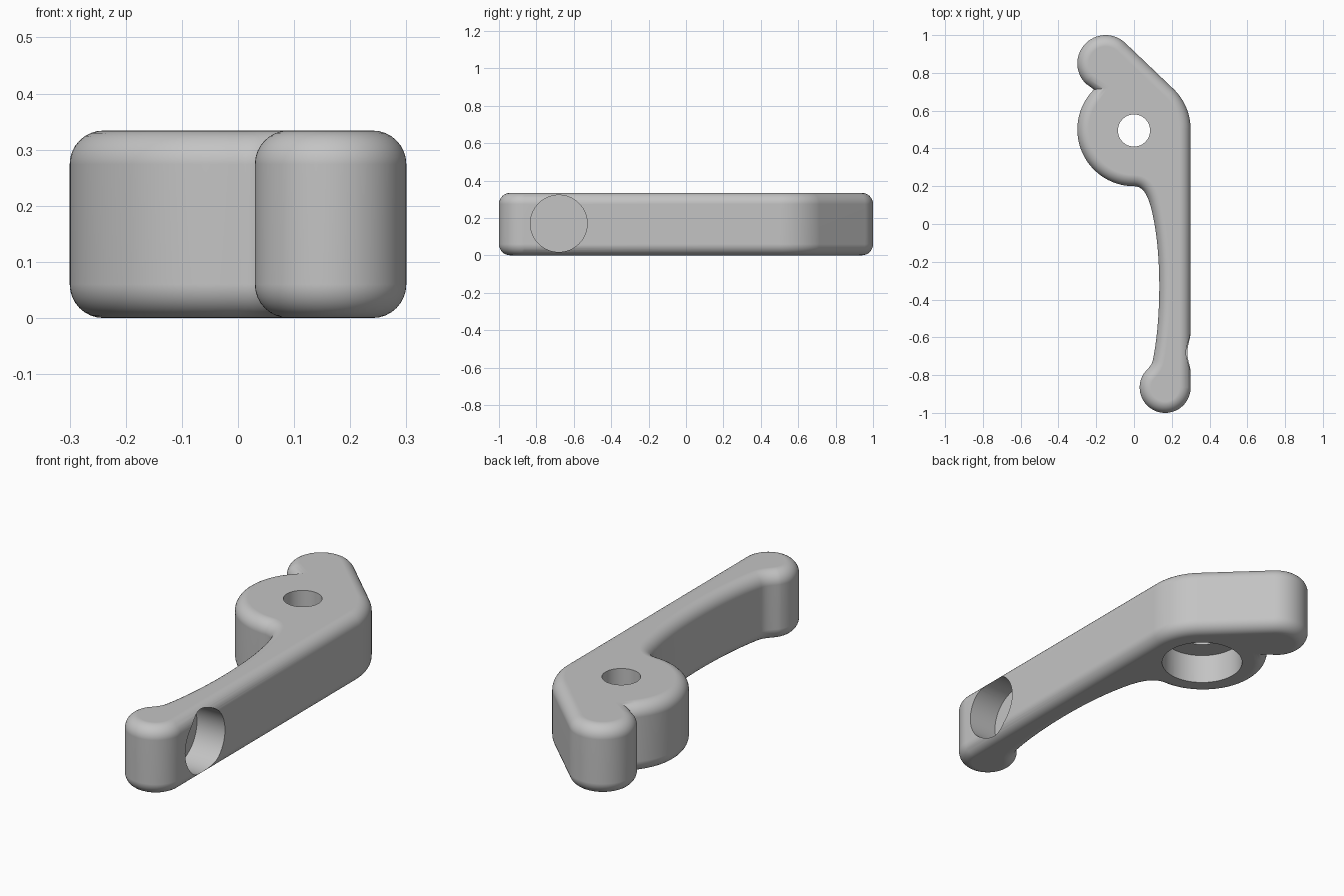
import bpy, bmesh
from math import sin, cos, pi, radians
from mathutils import Vector

cube = bpy.data.objects.get("Cube")
if cube:
    bpy.data.objects.remove(cube, do_unlink=True)

HEIGHT = 0.334
ROUND = 0.06
STEPS = 8


def arc(cx, cy, r, a0, a1, n):
    angles = [radians(a0 + (a1 - a0) * i / n) for i in range(n + 1)]
    return [Vector((cx + r * cos(a), cy + r * sin(a))) for a in angles]


def bezier(a, b, c, d, n):
    a, b, c, d = map(Vector, (a, b, c, d))
    ts = [i / n for i in range(1, n + 1)]
    return [a * (1 - t)**3 + b * 3 * t * (1 - t)**2 + c * 3 * t * t * (1 - t) + d * t**3 for t in ts]


def inset(points, dist):
    """Move a counterclockwise outline inward with mitred corners."""
    result = []
    for i, p in enumerate(points):
        u = (p - points[i - 1]).normalized()
        v = (points[(i + 1) % len(points)] - p).normalized()
        n1, n2 = Vector((-u.y, u.x)), Vector((-v.y, v.x))
        result.append(p + (n1 + n2) * dist / (1 + n1.dot(n2)))
    return result


# Outline: handle end, hub side, hooked tip, hub, then the hollow inner edge
outline = arc(0.165, -0.865, 0.135, 150, 360, 40)
outline += arc(0, 0.5, 0.3, 0, 45, 14)
outline += arc(-0.15, 0.85, 0.15, 45, 225, 36)
outline += arc(0, 0.5, 0.3, 135, 270, 40)
outline += bezier((0, 0.2), (0.05, 0.2), (0.07, 0.15), (0.085, 0.105), 12)
outline += bezier((0.085, 0.105), (0.15, -0.12), (0.145, -0.5), (0.1, -0.72), 28)
outline += bezier((0.1, -0.72), (0.093, -0.755), (0.06, -0.777), (0.048, -0.7975), 10)[:-1]

# Rounded rim as stacked inset rings
quarter = [i * pi / 2 / STEPS for i in range(STEPS + 1)]
rim = [(ROUND * (1 - sin(a)), ROUND * (1 - cos(a))) for a in quarter]
levels = rim + [(d, HEIGHT - z) for d, z in reversed(rim)]

bm = bmesh.new()
rings = [[bm.verts.new((p.x, p.y, z)) for p in inset(outline, d)] for d, z in levels]
for low, high in zip(rings, rings[1:]):
    for i in range(len(low)):
        bm.faces.new((low[i - 1], low[i], high[i], high[i - 1]))
bm.faces.new(rings[-1])
bm.faces.new(rings[0][::-1])
bmesh.ops.recalc_face_normals(bm, faces=bm.faces)
mesh = bpy.data.meshes.new("lever_body")
bm.to_mesh(mesh)
bm.free()
lever = bpy.data.objects.new("lever_body", mesh)
bpy.context.collection.objects.link(lever)

# Material
grey = bpy.data.materials.new("plain_grey")
grey.use_nodes = True
colour = (0.55, 0.55, 0.55, 1)
grey.diffuse_color = colour
grey.node_tree.nodes["Principled BSDF"].inputs["Base Color"].default_value = colour
mesh.materials.append(grey)


def drill(name, radius, depth, location, rotation=(0, 0, 0)):
    """Cut a round hole and discard the cutter."""
    bpy.ops.mesh.primitive_cylinder_add(vertices=64, radius=radius, depth=depth,
                                        location=location, rotation=rotation)
    cutter = bpy.context.object
    cutter.name = name
    cutter.hide_render = True
    cutter.data.materials.append(grey)
    mod = lever.modifiers.new(name, "BOOLEAN")
    mod.operation = "DIFFERENCE"
    mod.solver = "EXACT"
    mod.object = cutter
    bpy.ops.object.select_all(action="DESELECT")
    bpy.context.view_layer.objects.active = lever
    lever.select_set(True)
    bpy.ops.object.modifier_apply(modifier=name)
    bpy.data.objects.remove(cutter, do_unlink=True)


# Pivot hole, wider recess beneath it, and blind side pocket in the handle
drill("pivot_hole", 0.085, 1, (0, 0.495, HEIGHT / 2))
drill("pivot_recess", 0.187, 0.3, (0, 0.495, -0.005))
drill("side_pocket", 0.152, 0.3, (0.3, -0.68, 0.17), (0, pi / 2, 0))

# Smooth shading with crisp hole edges
bpy.ops.object.shade_smooth_by_angle(angle=radians(30))
weighted = lever.modifiers.new("even_shading", "WEIGHTED_NORMAL")
weighted.keep_sharp = True
